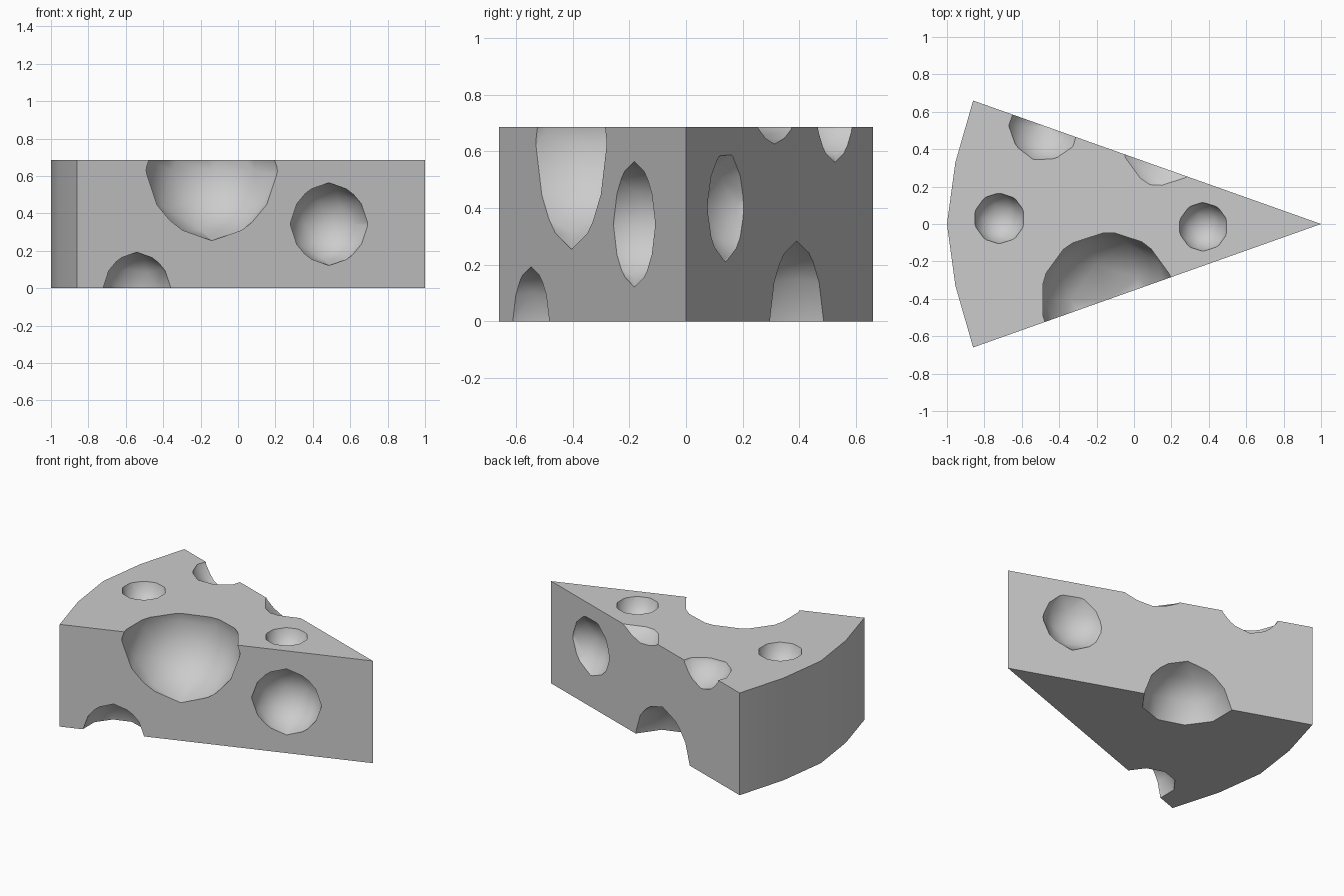
import bpy, bmesh, math

if "Cube" in bpy.data.objects:
    bpy.data.objects.remove(bpy.data.objects["Cube"], do_unlink=True)

HEIGHT = 0.685
SLOPE = 0.355                       # side faces: |y| = SLOPE * (1 - x)
NORM = math.hypot(1, SLOPE)

mat = bpy.data.materials.new("light_grey")
mat.use_nodes = True
color = (0.6, 0.6, 0.6, 1)
mat.diffuse_color = color
mat.node_tree.nodes["Principled BSDF"].inputs["Base Color"].default_value = color


def make_object(name, bm):
    mesh = bpy.data.meshes.new(name)
    bm.to_mesh(mesh)
    bm.free()
    obj = bpy.data.objects.new(name, mesh)
    bpy.context.collection.objects.link(obj)
    obj.data.materials.append(mat)
    return obj


# Wedge: tip at +x, shallow arc of rind at -x
outline = [(1, 0), (-0.86, 0.66), (-0.955, 0.33), (-1, 0), (-0.955, -0.33), (-0.86, -0.66)]
bm = bmesh.new()
base = bm.faces.new([bm.verts.new((x, y, 0)) for x, y in outline])
top = bmesh.ops.extrude_face_region(bm, geom=[base])["geom"]
bmesh.ops.translate(bm, vec=(0, 0, HEIGHT),
                    verts=[v for v in top if isinstance(v, bmesh.types.BMVert)])
bmesh.ops.recalc_face_normals(bm, faces=bm.faces)
wedge = make_object("cheese_wedge", bm)


def side_point(x, side, out=0):
    """Point on a side face (side -1 front, 1 back), pushed outwards by out."""
    return x + out * SLOPE / NORM, side * (SLOPE * (1 - x) + out / NORM)


# Holes: centre x, y, then centre z and radius
holes = [
    (side_point(-0.14, -1), 0.63, 0.37),        # large front hole
    (side_point(0.487, -1), 0.343, 0.218),      # round front hole
    (side_point(-0.54, -1), 0.0, 0.19),         # lower front hole
    ((-0.72, 0.03), 0.70, 0.137),               # top holes
    ((0.37, -0.015), 0.70, 0.132),
    (side_point(0.605, 1, 0.11), 0.405, 0.222),  # shallow back hole
    (side_point(-0.48, 1), 0.77, 0.206),        # upper back holes
    (side_point(0.117, 1, 0.107), 0.935, 0.335),
    (side_point(-0.1, 1), 0.0, 0.28),           # lower back hole
]

bpy.context.view_layer.objects.active = wedge
for (x, y), z, radius in holes:
    bm = bmesh.new()
    bmesh.ops.create_icosphere(bm, subdivisions=2, radius=radius * 1.015)
    bmesh.ops.translate(bm, verts=bm.verts, vec=(x, y, z))
    for face in bm.faces:
        face.smooth = True
    cutter = make_object("hole_cutter", bm)
    cutter.hide_render = True
    mod = wedge.modifiers.new("hole", "BOOLEAN")
    mod.operation = "DIFFERENCE"
    mod.solver = "EXACT"
    mod.object = cutter
    bpy.ops.object.modifier_apply(modifier=mod.name)
    bpy.data.objects.remove(cutter, do_unlink=True)

# Smooth hole interiors, crisp rims
for obj in bpy.context.selected_objects:
    obj.select_set(False)
wedge.select_set(True)
bpy.ops.object.shade_smooth_by_angle(angle=math.radians(32))
